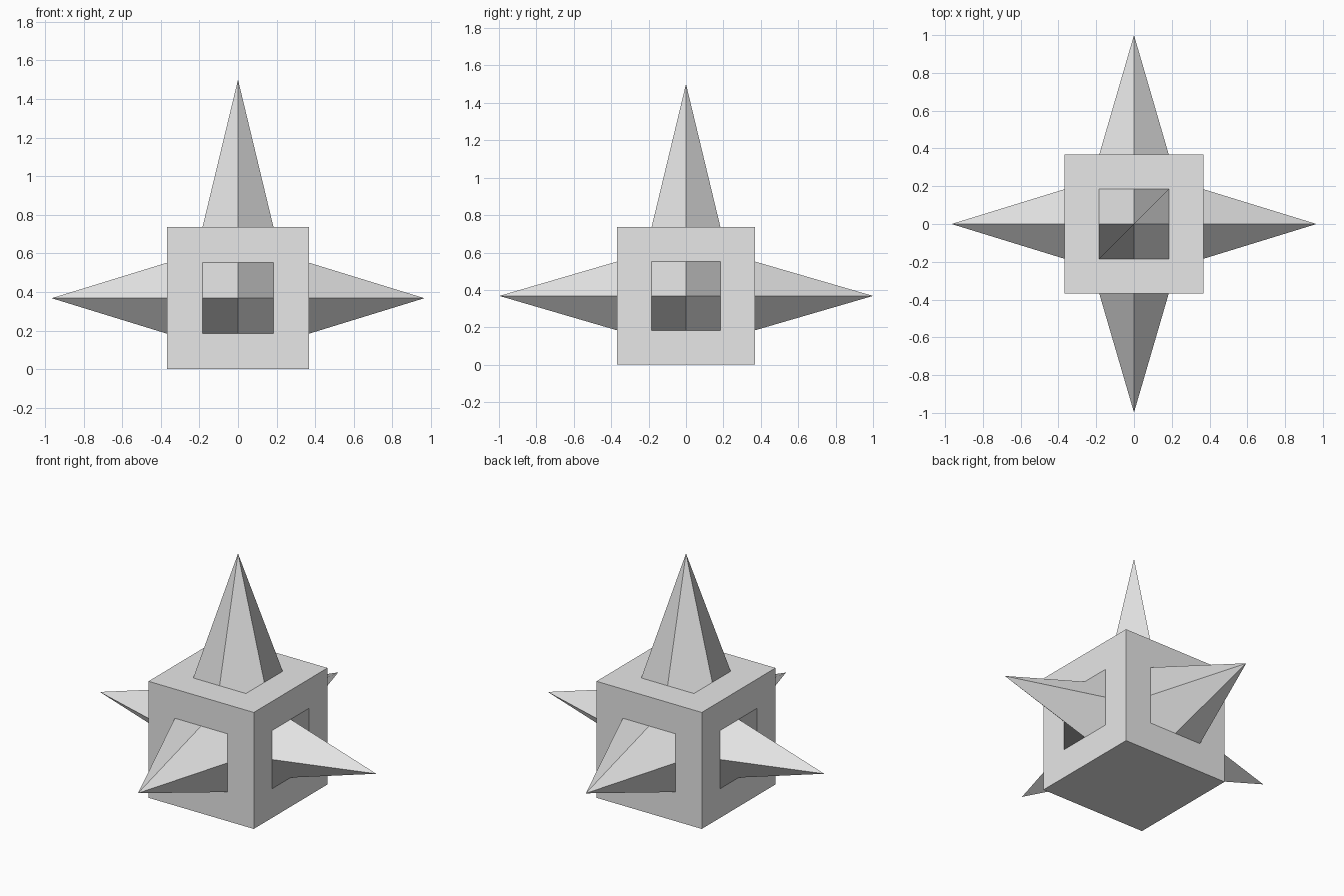
import bpy
import bmesh
from mathutils import Vector

old = bpy.data.objects.get("Cube")
if old:
    bpy.data.objects.remove(old, do_unlink=True)

HALF = 0.368           # half the cube's side
BASE = HALF / 2        # half the side of a spike's square base
CENTRE = Vector((0, 0, HALF))

grey = bpy.data.materials.new("light_grey")
grey.use_nodes = True
grey.diffuse_color = (0.8, 0.8, 0.8, 1)
grey.node_tree.nodes["Principled BSDF"].inputs["Base Color"].default_value = (0.8, 0.8, 0.8, 1)


def finish(name, bm):
    mesh = bpy.data.meshes.new(name)
    bm.to_mesh(mesh)
    bm.free()
    mesh.materials.append(grey)
    bpy.context.collection.objects.link(bpy.data.objects.new(name, mesh))


# Cube body, with a square opening in every side except the underside
bm = bmesh.new()
bmesh.ops.create_cube(bm, size=2 * HALF)
bmesh.ops.translate(bm, verts=bm.verts, vec=CENTRE)
bm.normal_update()
sides = [f for f in bm.faces if f.normal.z > -0.5]
bmesh.ops.inset_individual(bm, faces=sides, thickness=BASE, use_even_offset=True)
bmesh.ops.delete(bm, geom=sides, context='FACES_ONLY')
finish("cube_body", bm)


def spike(name, u, v, length, folded):
    """Four quads rising from a square base to one tip; folded splits
    two opposite quads from corner to tip instead of across the corner."""
    u, v = Vector(u), Vector(v)
    n = u.cross(v)
    bm = bmesh.new()

    def point(a, b, out=0):
        return bm.verts.new(CENTRE + (u * a + v * b) * BASE + n * (HALF + out))

    grid = {(a, b): point(a, b, 0 if a or b else length)
            for a in (-1, 0, 1) for b in (-1, 0, 1)}
    for a in (-1, 1):
        for b in (-1, 1):
            mids = [grid[a, 0], grid[0, b]]
            if a * b < 0:
                mids.reverse()
            loop = [mids[0], grid[a, b], mids[1], grid[0, 0]]
            if folded and a * b < 0:
                loop = loop[1:] + loop[:1]
            bm.faces.new(loop)
    bm.normal_update()
    finish(name, bm)


# Spikes
X, Y, Z = (1, 0, 0), (0, 1, 0), (0, 0, 1)
NX, NY = (-1, 0, 0), (0, -1, 0)
spike("front_spike", X, Z, 0.63, True)
spike("back_spike", NX, Z, 0.632, True)
spike("left_spike", Y, Z, 0.598, False)
spike("right_spike", NY, Z, 0.598, False)
spike("top_spike", Y, NX, 0.765, True)
